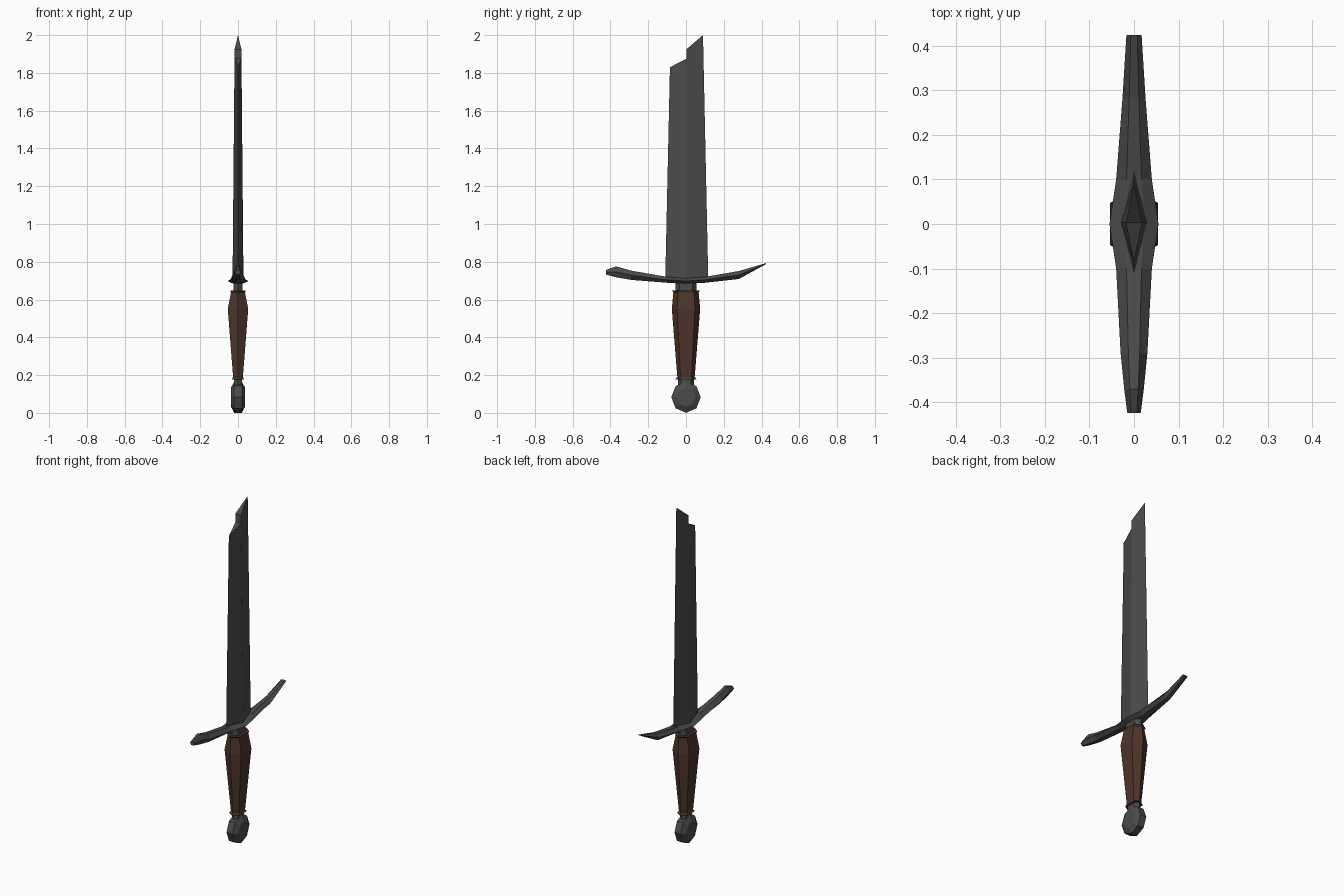
import bpy, bmesh, math

if "Cube" in bpy.data.objects:
    bpy.data.objects.remove(bpy.data.objects["Cube"])


def material(name, color):
    m = bpy.data.materials.new(name)
    m.diffuse_color = color
    m.use_nodes = True
    m.node_tree.nodes["Principled BSDF"].inputs["Base Color"].default_value = m.diffuse_color
    return m


STEEL = material("dark_steel", (0.07, 0.07, 0.07, 1))
LEATHER = material("brown_leather", (0.075, 0.035, 0.022, 1))


def loft(name, rings, mat):
    """Skin a closed solid through rings of equal point count."""
    bm = bmesh.new()
    loops = [[bm.verts.new(p) for p in ring] for ring in rings]
    n = len(loops[0])
    for a, b in zip(loops, loops[1:]):
        for i in range(n):
            j = (i + 1) % n
            bm.faces.new((a[i], a[j], b[j], b[i]))
    bm.faces.new(loops[0][::-1])
    bm.faces.new(loops[-1])
    bmesh.ops.recalc_face_normals(bm, faces=bm.faces)
    me = bpy.data.meshes.new(name)
    bm.to_mesh(me)
    bm.free()
    me.materials.append(mat)
    ob = bpy.data.objects.new(name, me)
    bpy.context.collection.objects.link(ob)
    return ob


def hex_ring(z, hx, hy):
    """Flattened hexagon across the handle, points on the y axis."""
    f = hy * 0.63
    return [(0, hy, z), (-hx, f, z), (-hx, -f, z),
            (0, -hy, z), (hx, -f, z), (hx, f, z)]


# Blade: two wedge halves meeting on the ridge, broken off at different heights
def blade_half(name, y0, y1, ridge_top, edge_top):
    base = [(0, y0, 0.70), (0.029, 0.004, 0.70), (-0.029, 0.004, 0.70)]
    top = [(0, y1, edge_top), (0.018, 0.002, ridge_top), (-0.018, 0.002, ridge_top)]
    loft(name, [base, top], STEEL)


blade_half("blade_short_half", -0.110, -0.085, 1.875, 1.83)
blade_half("blade_long_half", 0.118, 0.090, 1.925, 2.0)

# Crossguard: hexagonal section swept along y (y, bottom z, top z, half width)
stations = [(-0.424, 0.732, 0.757, 0.015), (-0.37, 0.718, 0.776, 0.022),
            (-0.29, 0.704, 0.753, 0.030), (-0.10, 0.689, 0.720, 0.040),
            (0.0, 0.683, 0.713, 0.055), (0.10, 0.689, 0.720, 0.040),
            (0.28, 0.709, 0.751, 0.026), (0.424, 0.788, 0.793, 0.017)]
guard = []
for y, zb, zt, w in stations:
    m, f = (zb + zt) / 2, w * 0.42
    guard.append([(w, y, m), (f, y, zt), (-f, y, zt),
                  (-w, y, m), (-f, y, zb), (f, y, zb)])
loft("crossguard", guard, STEEL)

# Tang visible above and below the grip
loft("tang", [hex_ring(0.12, 0.022, 0.042), hex_ring(0.20, 0.022, 0.042),
              hex_ring(0.60, 0.025, 0.056), hex_ring(0.70, 0.025, 0.056)], STEEL)

# Grip with small flared lips at both ends
loft("grip", [hex_ring(0.178, 0.032, 0.056), hex_ring(0.190, 0.026, 0.046),
              hex_ring(0.55, 0.054, 0.075), hex_ring(0.638, 0.037, 0.067),
              hex_ring(0.647, 0.041, 0.074)], LEATHER)


# Pommel: octagonal disc with chamfered faces
def oct_ring(x, r):
    return [(x, r * math.cos(i * math.pi / 4), 0.083 + r * 1.06 * math.sin(i * math.pi / 4))
            for i in range(8)]


loft("pommel", [oct_ring(-0.037, 0.048), oct_ring(-0.020, 0.078),
                oct_ring(0.020, 0.078), oct_ring(0.037, 0.048)], STEEL)
